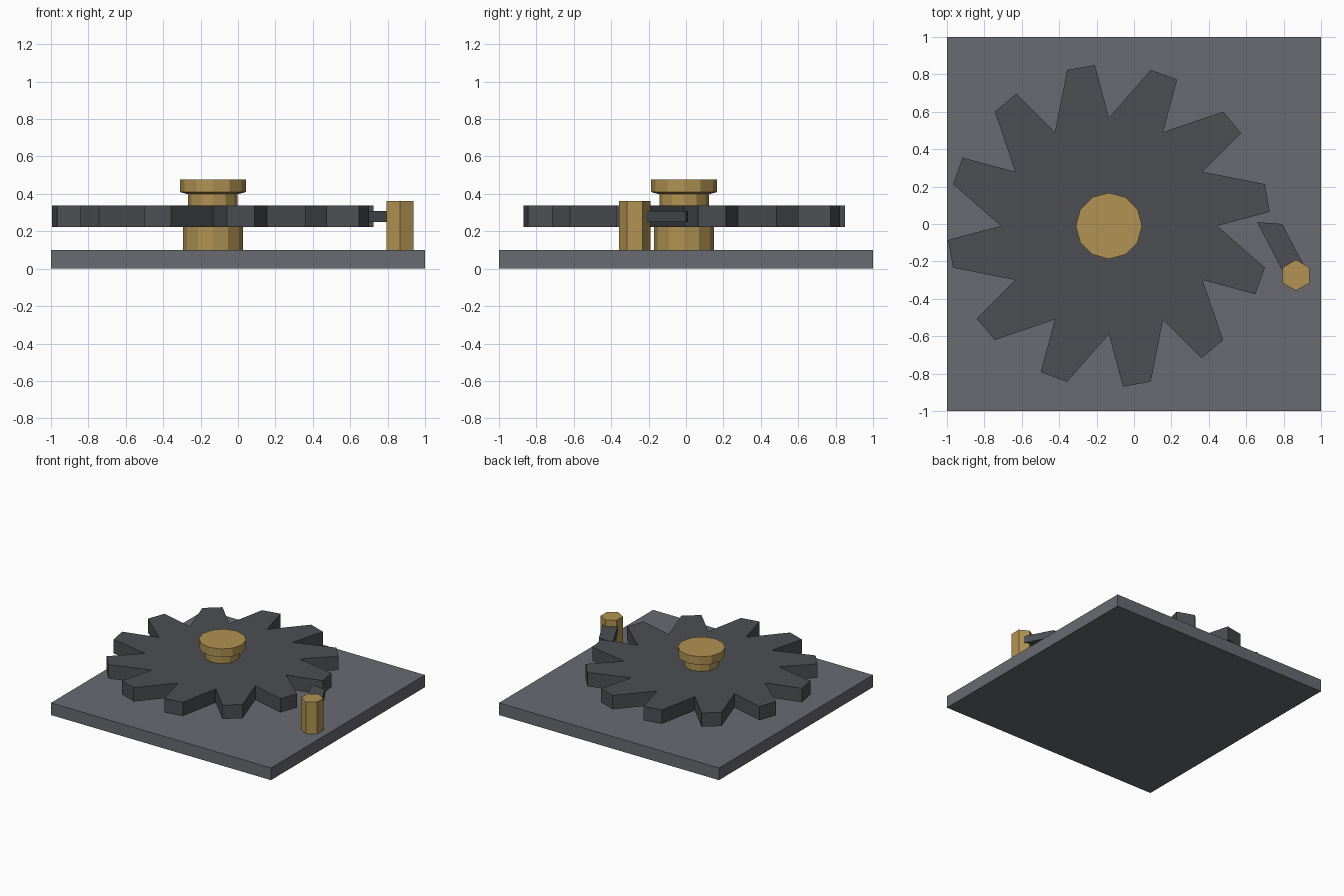
import bpy, bmesh
from math import radians, cos, sin, pi

if "Cube" in bpy.data.objects:
    bpy.data.objects.remove(bpy.data.objects["Cube"])

CX, CY = -0.134, -0.01          # wheel axis


def material(name, rgb):
    m = bpy.data.materials.new(name)
    m.diffuse_color = (*rgb, 1)
    m.use_nodes = True
    m.node_tree.nodes["Principled BSDF"].inputs["Base Color"].default_value = m.diffuse_color
    return m


plate_grey = material("plate_grey", (0.14, 0.145, 0.165))
dark_steel = material("dark_steel", (0.072, 0.077, 0.085))
brass = material("brass", (0.44, 0.29, 0.085))


def make(name, rings, mat):
    """Closed flat-shaded solid lofted through rings of 3D points."""
    bm = bmesh.new()
    loops = [[bm.verts.new(p) for p in ring] for ring in rings]
    n = len(loops[0])
    bm.faces.new(loops[0][::-1])
    bm.faces.new(loops[-1])
    for a, b in zip(loops, loops[1:]):
        for i in range(n):
            j = (i + 1) % n
            bm.faces.new((a[i], a[j], b[j], b[i]))
    bmesh.ops.recalc_face_normals(bm, faces=bm.faces[:])
    me = bpy.data.meshes.new(name)
    bm.to_mesh(me)
    bm.free()
    me.materials.append(mat)
    ob = bpy.data.objects.new(name, me)
    bpy.context.collection.objects.link(ob)
    return ob


def prism(name, pts, z0, z1, mat):
    return make(name, [[(x, y, z) for x, y in pts] for z in (z0, z1)], mat)


def turned(name, cx, cy, profile, sides, mat, start=0.0):
    """Stack of regular polygons; profile is (radius, z) from the bottom up."""
    angles = [start + 2 * pi * i / sides for i in range(sides)]
    return make(name, [[(cx + r * cos(a), cy + r * sin(a), z) for a in angles]
                       for r, z in profile], mat)


# Base plate
prism("base_plate", [(-1, -1), (1, -1), (1, 1), (-1, 1)], 0, 0.1, plate_grey)

# Ratchet wheel: 12 slanted teeth, each a root point and two tip points
wheel = []
for k in range(12):
    for r, deg in ((0.578, 0), (0.863, 5), (0.863, 15)):
        a = radians(30 * k + deg)
        wheel.append((CX + r * cos(a), CY + r * sin(a)))
prism("ratchet_wheel", wheel, 0.223, 0.337, dark_steel)

# Hub below the wheel, axle through it and cap on top
turned("lower_hub", CX, CY, [(0.16, 0.1), (0.16, 0.225)], 12, brass)
turned("axle", CX, CY, [(0.132, 0.2), (0.132, 0.41)], 12, brass)
turned("axle_cap", CX, CY, [(0.14, 0.4), (0.177, 0.41), (0.177, 0.478)], 12, brass)

# Pawl and its hexagonal pivot post
prism("pawl", [(0.658, 0.01), (0.81, -0.28), (0.9, -0.25), (0.905, -0.215), (0.792, 0.0)],
      0.251, 0.309, dark_steel)
turned("pawl_post", 0.866, -0.274, [(0.083, 0.1), (0.083, 0.362)], 6, brass, radians(30))
